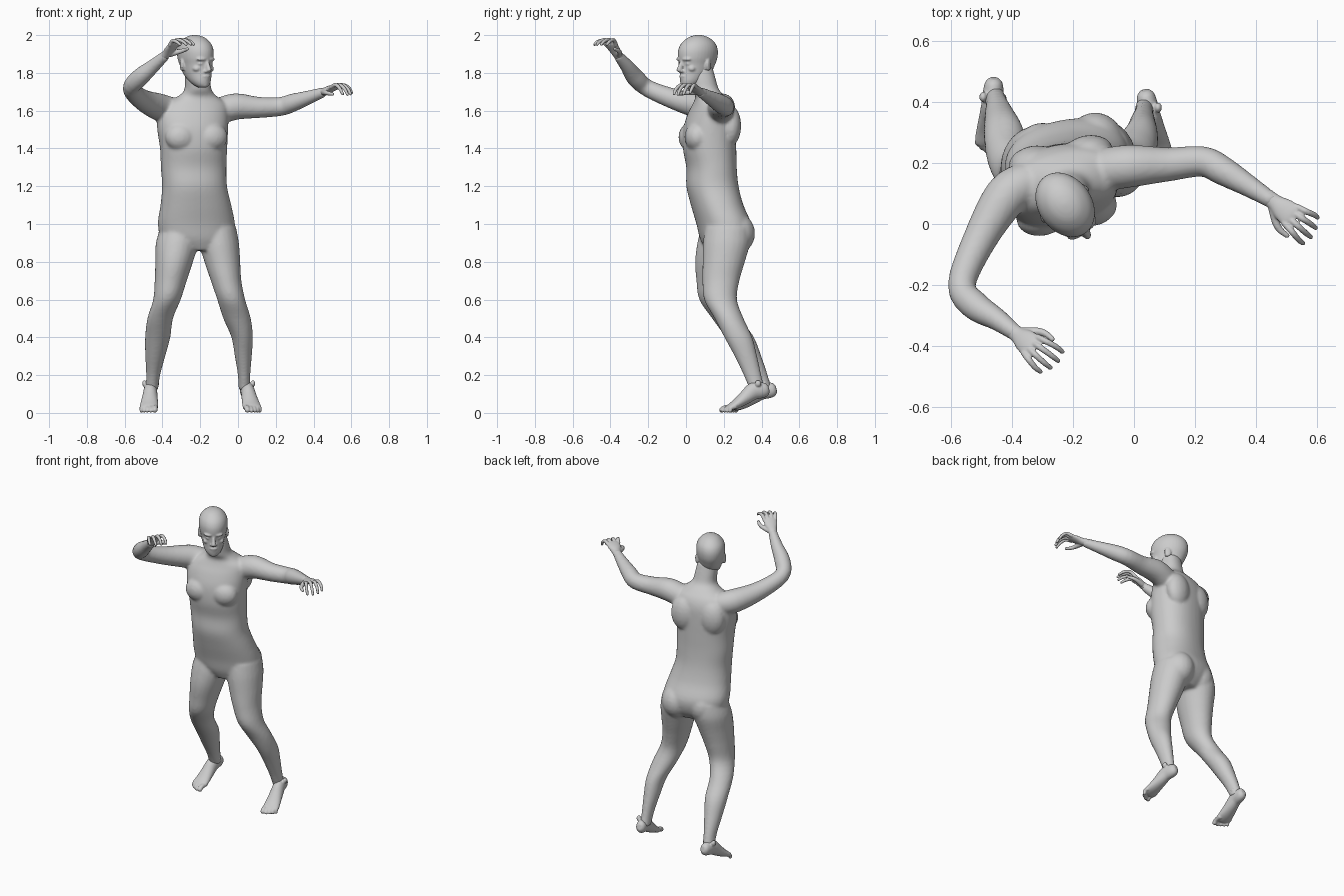
import bpy, bmesh, math
from mathutils import Vector, Matrix

Z = Vector((0, 0, 1))


def catmull(p0, p1, p2, p3, t):
    return [0.5 * (2 * b + (c - a) * t + (2 * a - 5 * b + 4 * c - d) * t * t
                   + (3 * b - a - 3 * c + d) * t ** 3)
            for a, b, c, d in zip(p0, p1, p2, p3)]


def tube(bm, pts, side=Vector((1, 0, 0)), flat=False, power=1.0, n=24, tip=False):
    """Loft of ellipses through (x, y, z, half width, half depth); flat keeps rings level."""
    pts = [tuple(p) if len(p) == 5 else (*p, p[3]) for p in pts]
    q = [pts[0]] + pts + [pts[-1]]
    path = [catmull(*q[i:i + 4], k / 4) for i in range(len(q) - 3) for k in range(4)]
    path.append(pts[-1])
    rings = []
    for i, p in enumerate(path):
        t = Vector(path[min(i + 1, len(path) - 1)][:3]) - Vector(path[max(i - 1, 0)][:3])
        t = Z.copy() if flat else t.normalized()
        u = (side - t * side.dot(t)).normalized()
        v = t.cross(u)
        ring = []
        for k in range(n):
            c, s = math.cos(2 * math.pi * k / n), math.sin(2 * math.pi * k / n)
            c = math.copysign(abs(c) ** power, c)
            s = math.copysign(abs(s) ** power, s)
            ring.append(bm.verts.new(Vector(p[:3]) + u * c * max(p[3], .002) + v * s * max(p[4], .002)))
        rings.append(ring)
    for r0, r1 in zip(rings, rings[1:]):
        for k in range(n):
            bm.faces.new((r0[k], r0[(k + 1) % n], r1[(k + 1) % n], r1[k]))
    bm.faces.new(rings[0][::-1])
    bm.faces.new(rings[-1])
    if tip:
        ball(bm, pts[-1][:3], (pts[-1][3],) * 3)


def ball(bm, loc, radii, yaw=0.0):
    m = Matrix.Translation(loc) @ Matrix.Rotation(yaw, 4, 'Z') @ Matrix.Diagonal((*radii, 1))
    bmesh.ops.create_uvsphere(bm, u_segments=20, v_segments=12, radius=1, matrix=m)


def finish(bm, name, voxel, smooth, matrix=None):
    """Fuse the overlapping volumes into one skin and soften it."""
    if matrix:
        bmesh.ops.transform(bm, matrix=matrix, verts=bm.verts)
    bmesh.ops.recalc_face_normals(bm, faces=bm.faces)
    me = bpy.data.meshes.new(name)
    bm.to_mesh(me)
    bm.free()
    ob = bpy.data.objects.new(name, me)
    bpy.context.collection.objects.link(ob)
    r = ob.modifiers.new("fuse", 'REMESH')
    r.mode, r.voxel_size, r.use_smooth_shade = 'VOXEL', voxel, True
    s = ob.modifiers.new("soften", 'SMOOTH')
    s.factor, s.iterations = 0.5, smooth


# Torso, neck, arms and legs
body = bmesh.new()
yaw = math.radians(11)
across = Vector((math.cos(yaw), math.sin(yaw), 0))
ahead = Vector((math.sin(yaw), -math.cos(yaw), 0))
tube(body, [(-.195, .20, .86, .10, .09), (-.21, .205, .92, .19, .125), (-.22, .20, 1.0, .205, .14),
            (-.223, .165, 1.1, .188, .135), (-.23, .14, 1.2, .172, .135), (-.235, .135, 1.3, .174, .13),
            (-.235, .125, 1.4, .178, .138), (-.24, .125, 1.5, .188, .136), (-.238, .135, 1.58, .19, .122),
            (-.225, .14, 1.635, .17, .10), (-.215, .13, 1.675, .105, .078), (-.212, .105, 1.71, .072, .07),
            (-.215, .09, 1.77, .066, .066), (-.22, .08, 1.83, .06, .06)],
     side=across, flat=True, power=.9, n=40)
for s in (-1, 1):
    ball(body, Vector((-.237, .125, 1.46)) + across * s * .083 + ahead * .088, (.085, .062, .075), yaw)   # chest
    ball(body, Vector((-.21, .245, .95)) + across * s * .088, (.095, .105, .11), yaw)                    # seat
    ball(body, Vector((-.23, .165, 1.52)) + across * s * .09 - ahead * .05, (.085, .06, .11), yaw)       # shoulder blade
# right arm, then left arm
tube(body, [(-.35, .135, 1.60, .07), (-.42, .09, 1.62, .072), (-.505, -.05, 1.657, .056),
            (-.565, -.20, 1.717, .046), (-.52, -.268, 1.775, .048), (-.45, -.312, 1.835, .037),
            (-.382, -.362, 1.895, .026)], side=Z)
tube(body, [(-.09, .18, 1.60, .07), (-.01, .19, 1.622, .07), (.11, .195, 1.617, .056),
            (.225, .205, 1.622, .05), (.29, .175, 1.642, .048), (.38, .122, 1.672, .036),
            (.458, .073, 1.70, .026)], side=Z)
# right leg, then left leg
tube(body, [(-.31, .20, .98, .10, .12), (-.322, .19, .9, .113, .13), (-.338, .17, .8, .10, .122),
            (-.356, .16, .7, .085, .105), (-.376, .16, .6, .073, .09), (-.412, .215, .5, .068, .077),
            (-.425, .285, .4, .067, .075), (-.438, .337, .3, .053, .062), (-.449, .385, .2, .037, .048),
            (-.456, .415, .12, .033, .04)], flat=True)
tube(body, [(-.11, .22, .98, .10, .12), (-.10, .215, .9, .105, .125), (-.083, .20, .8, .095, .112),
            (-.063, .185, .7, .081, .098), (-.036, .183, .6, .074, .087), (-.005, .228, .5, .073, .077),
            (.022, .277, .4, .057, .074), (.028, .317, .3, .045, .06), (.032, .352, .2, .033, .047),
            (.034, .378, .12, .031, .04)], flat=True)
finish(body, "body", .009, 6)

# Head, modelled facing forward and then turned
head = bmesh.new()
tube(head, [(0, -.065, 1.722, .02, .022), (0, -.055, 1.735, .038, .045), (0, -.038, 1.76, .055, .068),
            (0, -.015, 1.80, .068, .09), (0, -.003, 1.845, .077, .103), (0, 0, 1.88, .085, .113),
            (0, .002, 1.92, .087, .113), (0, .004, 1.955, .077, .098), (0, .005, 1.983, .053, .066),
            (0, .005, 1.996, .028, .035), (0, .005, 2.001, .004, .004)], flat=True, n=36)
tube(head, [(0, -.103, 1.868, .009, .008), (0, -.113, 1.84, .010, .012), (0, -.121, 1.815, .014, .015),
            (0, -.112, 1.803, .012, .010)], n=14, flat=True)
ball(head, (0, -.101, 1.782), (.024, .011, .0065))
ball(head, (0, -.098, 1.769), (.021, .011, .007))
ball(head, (0, -.088, 1.738), (.022, .014, .014))
for s in (-1, 1):
    ball(head, (s * .034, -.099, 1.872), (.027, .013, .008), s * .35)   # brow
    ball(head, (s * .033, -.089, 1.848), (.015, .012, .008), s * .3)    # eye
    ball(head, (s * .045, -.07, 1.822), (.02, .022, .016))              # cheekbone
    ball(head, (s * .013, -.108, 1.808), (.008, .011, .007))            # nostril
    ball(head, (s * .084, .012, 1.842), (.007, .021, .032), s * .35)    # ear
    ball(head, (s * .078, .004, 1.835), (.010, .012, .022))
finish(head, "head", .0055, 3, Matrix.Translation((-.225, .062, 0)) @ Matrix.Rotation(math.radians(36), 4, 'Z'))


def hand(name, wrist, d, thumb):
    """d points along the palm, thumb points to the thumb side."""
    bm = bmesh.new()
    w, d = Vector(wrist), Vector(d).normalized()
    c = Vector(thumb)
    c = (c - d * c.dot(d)).normalized()
    up = (Z - d * Z.dot(d) - c * Z.dot(c)).normalized()

    def at(x, y, z, *r):
        return (*(w + d * x + c * y + up * z), *r)
    tube(bm, [at(-.03, 0, 0, .026, .024), at(.01, 0, 0, .028, .021), at(.045, 0, .004, .038, .018),
              at(.08, 0, .006, .041, .014), at(.095, 0, .004, .034, .009)], side=c)
    for off, ln in ((.033, .088), (.011, .096), (-.012, .09), (-.033, .072)):
        y = off * 1.45
        tube(bm, [at(.075, off, .005, .011), at(.085 + ln * .36, (off + y) / 2, .008, .0105),
                  at(.085 + ln * .68, y, -.24 * ln, .0095), at(.085 + ln * .8, y, -.58 * ln, .0078)],
             side=c, n=12, tip=True)
    tube(bm, [at(.015, .018, -.006, .017), at(.05, .05, -.018, .013), at(.075, .06, -.028, .011),
              at(.10, .06, -.038, .0085)], side=up, n=12, tip=True)
    finish(bm, name, .004, 2)


hand("right_hand", (-.385, -.36, 1.895), (.60, -.48, .60), (.48, .60, 0))
hand("left_hand", (.455, .075, 1.70), (.78, -.61, .25), (-.61, -.78, 0))


def foot(name, heel, direction, inner):
    """heel is the rearmost point; inner is the sign of the big toe side."""
    bm = bmesh.new()
    f = Vector((*direction, 0)).normalized()
    s = Vector((-f.y, f.x, 0)) * inner

    def at(x, y, z, *r):
        p = Vector((*heel, 0)) + f * x + s * y
        return (p.x, p.y, z, *r)
    tube(bm, [at(.004, 0, .128, .014, .018), at(.016, 0, .125, .027, .034), at(.04, 0, .12, .033, .042),
              at(.085, 0, .115, .036, .046), at(.13, 0, .082, .041, .037), at(.175, 0, .05, .047, .027),
              at(.21, 0, .031, .05, .019), at(.225, 0, .026, .046, .013)], side=s)
    for i, (y, end) in enumerate(((.034, .265), (.012, .262), (-.007, .253), (-.024, .243), (-.039, .23))):
        r = .0145 if i == 0 else .0105
        tube(bm, [at(.19, y, .032, r), at((.2 + end) / 2, y, .027, r), at(end - r, y, r + .001, r)],
             side=s, n=12, tip=True)
    # ankle bones
    for y in (-.032, .032):
        ball(bm, at(.068, y, .155), (.013, .017, .018))
    finish(bm, name, .0045, 3)


foot("right_foot", (-.458, .482), (-.065, -1), 1)
foot("left_foot", (.034, .442), (.20, -1), -1)
